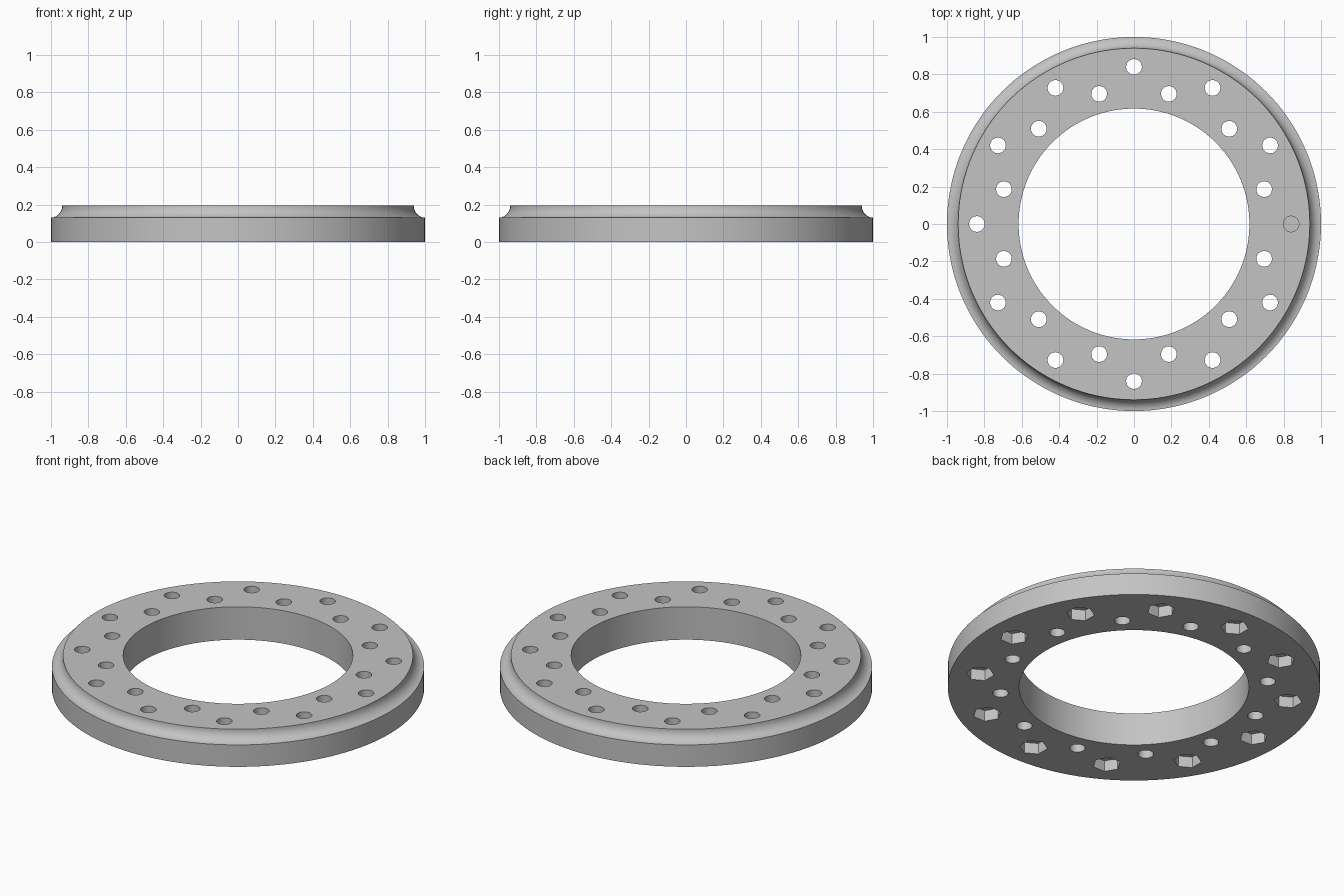
import bpy, bmesh, math
from mathutils import Matrix, Vector

cube = bpy.data.objects.get("Cube")
if cube:
    bpy.data.objects.remove(cube, do_unlink=True)

HEIGHT, STEP = 0.195, 0.13
INNER, RIM, OUTER = 0.617, 0.94, 1.0
BOLT_COUNT = 12

# Single plain grey material
grey = bpy.data.materials.new("plain grey")
grey.use_nodes = True
colour = (0.55, 0.55, 0.55, 1)
grey.diffuse_color = colour
grey.node_tree.nodes["Principled BSDF"].inputs["Base Color"].default_value = colour


def add_object(name, bm):
    bmesh.ops.recalc_face_normals(bm, faces=bm.faces)
    mesh = bpy.data.meshes.new(name)
    bm.to_mesh(mesh)
    bm.free()
    mesh.materials.append(grey)
    obj = bpy.data.objects.new(name, mesh)
    bpy.context.collection.objects.link(obj)
    return obj


def lathe(name, profile, steps):
    bm = bmesh.new()
    verts = [bm.verts.new((r, 0, z)) for r, z in profile]
    edges = [bm.edges.new((a, b)) for a, b in zip(verts, verts[1:] + verts[:1])]
    bmesh.ops.spin(bm, geom=verts + edges, cent=(0, 0, 0), axis=(0, 0, 1),
                   angle=math.tau, steps=steps, use_merge=True)
    bmesh.ops.remove_doubles(bm, verts=bm.verts, dist=1e-5)
    return add_object(name, bm)


def drill(target, name, circle, start, radius, sides, bottom, top):
    """Cut a circle of prisms, each with one corner pointing outward."""
    bm = bmesh.new()
    for i in range(BOLT_COUNT):
        turn = Matrix.Rotation(start + i * math.tau / BOLT_COUNT, 4, 'Z')
        spot = Matrix.Translation(Vector((circle, 0, (bottom + top) / 2)))
        ring = [spot @ Vector((radius * math.cos(a), radius * math.sin(a), 0))
                for a in (math.tau * k / sides for k in range(sides))]
        half = Vector((0, 0, (top - bottom) / 2))
        low = [bm.verts.new(turn @ (p - half)) for p in ring]
        high = [bm.verts.new(turn @ (p + half)) for p in ring]
        bm.faces.new(low[::-1])
        bm.faces.new(high)
        for k in range(sides):
            n = (k + 1) % sides
            bm.faces.new((low[k], low[n], high[n], high[k]))
    cutter = add_object(name, bm)
    cutter.hide_render = True
    mod = target.modifiers.new(name, 'BOOLEAN')
    mod.operation = 'DIFFERENCE'
    mod.solver = 'EXACT'
    mod.object = cutter
    bpy.context.view_layer.objects.active = target
    bpy.ops.object.modifier_apply(modifier=name)
    bpy.data.objects.remove(cutter, do_unlink=True)


# Ring body with a concave cove around its upper outer edge
cove = []
for i in range(13):
    a = math.pi / 2 * i / 12
    cove.append((OUTER - (OUTER - RIM) * math.cos(a),
                 HEIGHT - (HEIGHT - STEP) * math.sin(a)))
ring = lathe("flange_ring", [(INNER, 0), (INNER, HEIGHT)] + cove + [(OUTER, 0)], 144)

# Two staggered circles of through holes, and nut pockets under the outer one
offset = math.pi / BOLT_COUNT
drill(ring, "outer_holes", 0.84, 0, 0.042, 32, -0.1, 0.3)
drill(ring, "inner_holes", 0.72, offset, 0.042, 32, -0.1, 0.3)
drill(ring, "nut_pockets", 0.84, 0, 0.076, 6, -0.1, 0.065)

# Smooth curved walls, crisp edges
bpy.ops.object.select_all(action='DESELECT')
ring.select_set(True)
bpy.context.view_layer.objects.active = ring
bpy.ops.object.shade_smooth_by_angle(angle=math.radians(30))
